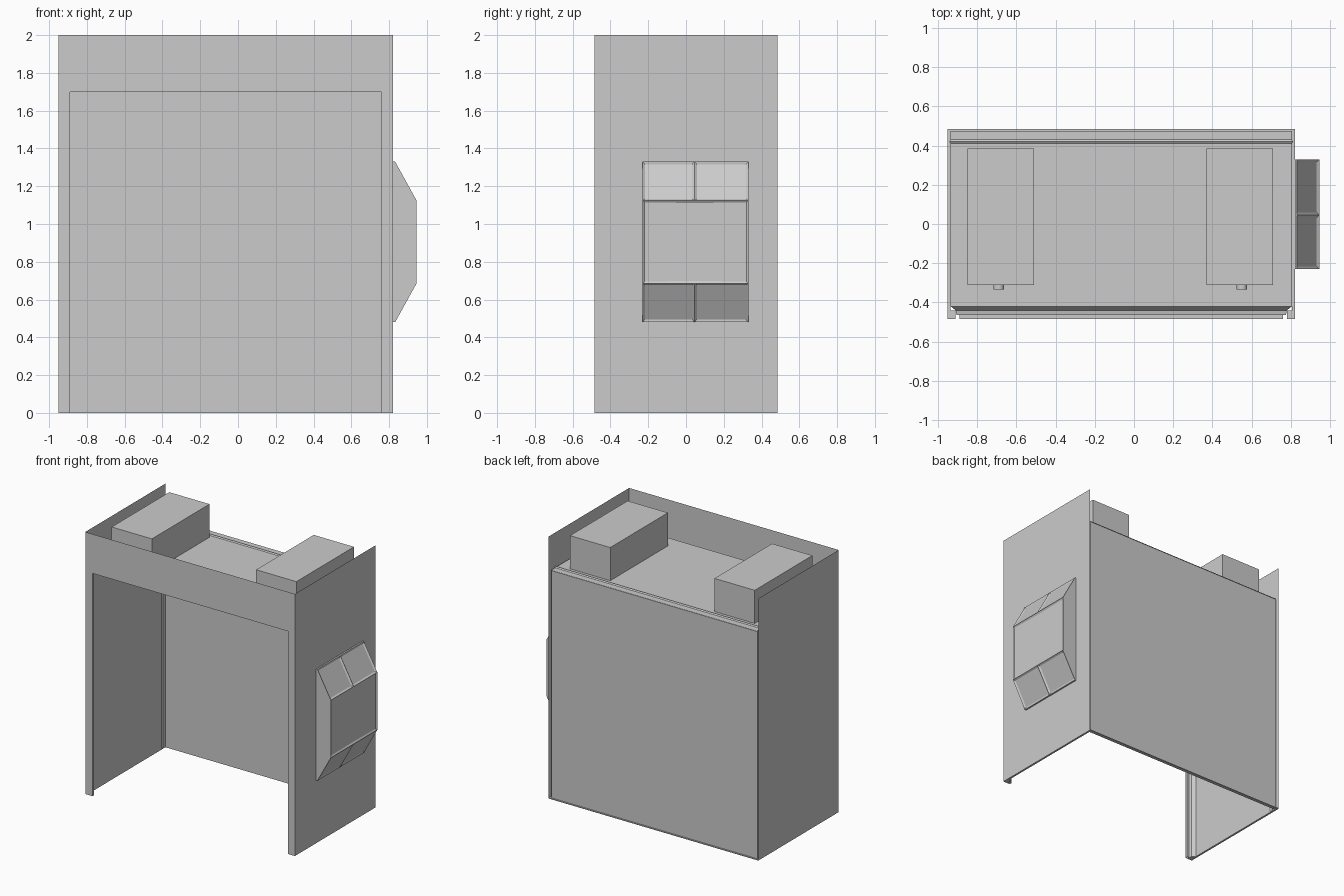
import bpy
import bmesh
from math import radians

cube = bpy.data.objects.get("Cube")
if cube:
    bpy.data.objects.remove(cube)

grey = bpy.data.materials.new("plain grey")
grey.use_nodes = True
grey.diffuse_color = (0.6, 0.6, 0.6, 1)
grey.node_tree.nodes["Principled BSDF"].inputs["Base Color"].default_value = (0.6, 0.6, 0.6, 1)

LEFT, RIGHT, FRONT, BACK, TOP = -0.95, 0.82, -0.485, 0.485, 2.0
ROOF = 1.76


def finish(name, bm):
    mesh = bpy.data.meshes.new(name)
    bm.to_mesh(mesh)
    bm.free()
    mesh.materials.append(grey)
    obj = bpy.data.objects.new(name, mesh)
    bpy.context.collection.objects.link(obj)
    return obj


def sheet(name, *polygons):
    """Thin sheet-metal part made from flat polygons."""
    bm = bmesh.new()
    for poly in polygons:
        bm.faces.new([bm.verts.new(p) for p in poly])
    return finish(name, bm)


def box(name, low, high):
    bm = bmesh.new()
    bmesh.ops.create_cube(bm, size=1)
    for v in bm.verts:
        v.co = [(a + b) / 2 + c * (b - a) for a, b, c in zip(low, high, v.co)]
    return finish(name, bm)


def arch(inset, y):
    """Outline of the doorway, drawn in from the outer walls."""
    l, r, t = LEFT + inset, RIGHT - inset, ROOF - inset
    return [(l, y, 0), (l, y, t), (r, y, t), (r, y, 0)]


# Outer shell: fascia with doorway, two full-height side walls
sheet("front_fascia", [(LEFT, FRONT, 0), *arch(0.06, FRONT), (RIGHT, FRONT, 0),
                       (RIGHT, FRONT, TOP), (LEFT, FRONT, TOP)][::-1])
for name, x in (("right_wall", LEFT), ("left_wall", RIGHT)):
    wall = [(x, FRONT, 0), (x, BACK, 0), (x, BACK, TOP), (x, FRONT, TOP)]
    sheet(name, wall if x > 0 else wall[::-1])

# Stepped door frame flowing into the liner walls and roof
bm = bmesh.new()
sections = [(0.06, FRONT), (0.06, -0.465), (0.045, -0.465), (0.04, -0.44), (0.015, -0.42),
            (0.015, 0.41), (0.008, 0.42), (0.015, 0.43), (0.015, 0.475)]
rings = [[bm.verts.new(p) for p in arch(i, y)] for i, y in sections]
for a, b in zip(rings, rings[1:]):
    for k in range(3):
        bm.faces.new((a[k], a[k + 1], b[k + 1], b[k]))
bmesh.ops.reverse_faces(bm, faces=bm.faces[:])
finish("door_frame_and_liner", bm)

# Back panel and the narrow base flange around the liner
box("back_panel", (LEFT + 0.015, 0.46, 0), (RIGHT - 0.015, 0.475, ROOF - 0.02))
box("right_base_flange", (LEFT, FRONT, 0), (LEFT + 0.015, BACK, 0.006))
box("left_base_flange", (RIGHT - 0.015, FRONT, 0), (RIGHT, BACK, 0.006))
box("back_base_flange", (LEFT, 0.46, 0), (RIGHT, BACK, 0.006))
for name, x in (("right_jamb_foot", LEFT), ("left_jamb_foot", RIGHT - 0.04)):
    box(name, (x, FRONT, 0), (x + 0.04, -0.44, 0.006))

# Roof units, each with a short pipe stub at the front
for side, x, pipe_x in (("right", -0.85, -0.69), ("left", 0.37, 0.55)):
    box(side + "_roof_unit", (x, -0.31, ROOF - 0.015), (x + 0.34, 0.385, 1.998))
    bpy.ops.mesh.primitive_cylinder_add(vertices=24, radius=0.027, depth=0.03,
                                        location=(pipe_x, -0.32, 1.81),
                                        rotation=(radians(90), 0, 0))
    pipe = bpy.context.object
    pipe.name = side + "_roof_unit_pipe"
    pipe.data.materials.append(grey)
    bpy.ops.object.shade_smooth_by_angle()

# Bay window: side profile swept along the wall, with sunk panes
bm = bmesh.new()
profile = [(RIGHT, 0.48), (0.832, 0.48), (0.945, 0.685), (0.945, 1.125), (0.832, 1.33), (RIGHT, 1.33)]
stations = [[bm.verts.new((x, y, z)) for x, z in profile] for y in (-0.23, 0.045, 0.33)]
for a, b in zip(stations, stations[1:]):
    for k in range(len(profile) - 1):
        bm.faces.new((a[k], b[k], b[k + 1], a[k + 1]))
bm.faces.new(stations[0])
bm.faces.new(stations[-1][::-1])
bmesh.ops.recalc_face_normals(bm, faces=bm.faces[:])
# The middle pane is a single sheet; each slope keeps two lights
middle = [f for f in bm.faces if abs(f.normal.x) > 0.99]
middle = bmesh.ops.dissolve_faces(bm, faces=middle)["region"]
slopes = [f for f in bm.faces if 0.3 < abs(f.normal.z) < 0.9]
bmesh.ops.inset_individual(bm, faces=slopes, thickness=0.018, depth=-0.008)
bmesh.ops.inset_individual(bm, faces=middle, thickness=0.014, depth=-0.008)
finish("bay_window", bm)
